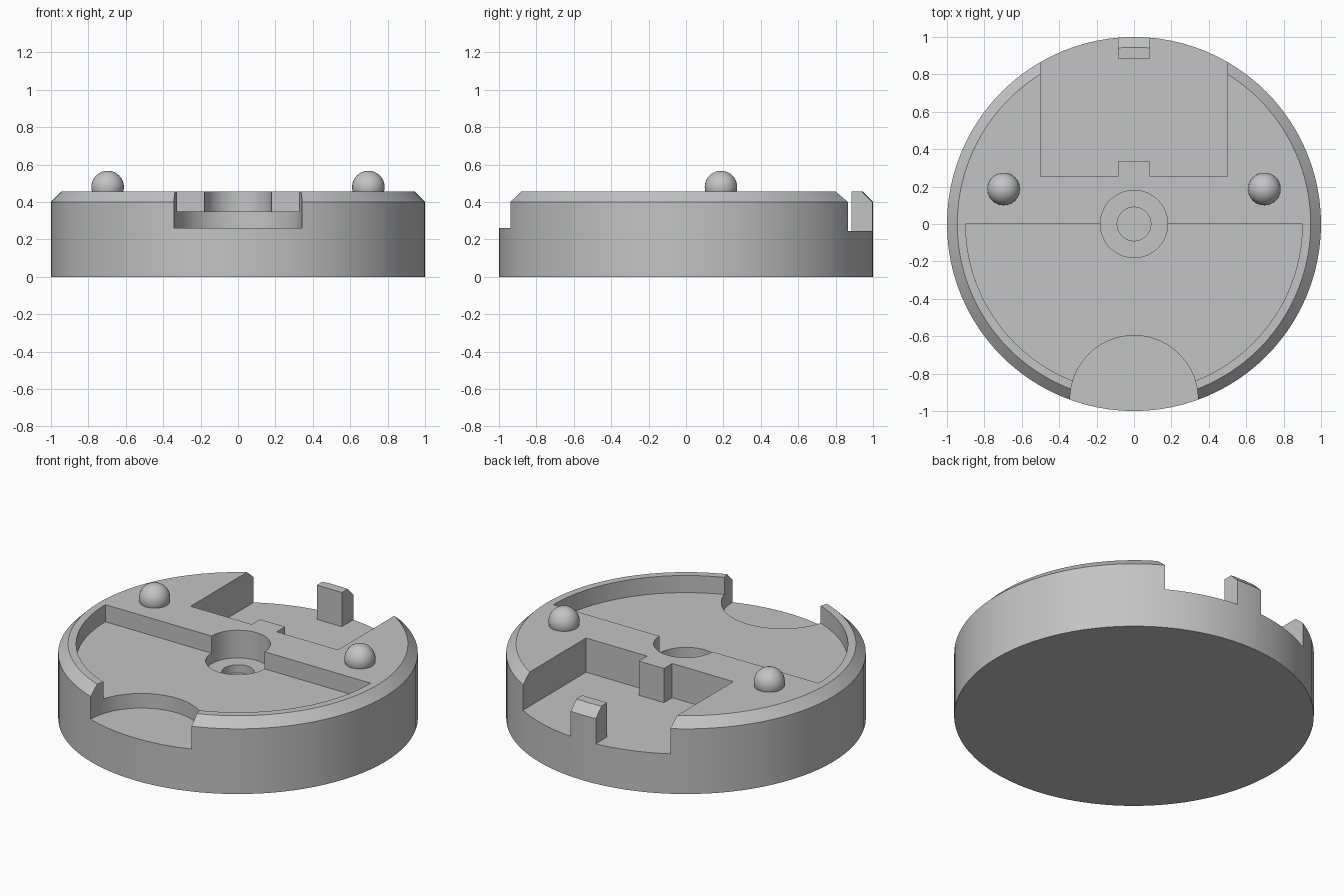
import bpy
import bmesh
import math

if "Cube" in bpy.data.objects:
    bpy.data.objects.remove(bpy.data.objects["Cube"], do_unlink=True)

R = 1.0          # outer radius
TOP = 0.455      # top face height
CHAMFER = 0.055

grey = bpy.data.materials.new("plain_grey")
grey.use_nodes = True
colour = (0.55, 0.55, 0.55, 1)
grey.diffuse_color = colour
grey.node_tree.nodes["Principled BSDF"].inputs["Base Color"].default_value = colour


def make_object(name, bm):
    bmesh.ops.recalc_face_normals(bm, faces=bm.faces)
    mesh = bpy.data.meshes.new(name)
    bm.to_mesh(mesh)
    bm.free()
    mesh.materials.append(grey)
    obj = bpy.data.objects.new(name, mesh)
    bpy.context.collection.objects.link(obj)
    return obj


def stack(name, rings):
    """Closed solid through a list of matching outlines, each at its height."""
    bm = bmesh.new()
    loops = [[bm.verts.new((x, y, z)) for x, y in pts] for pts, z in rings]
    n = len(loops[0])
    for low, high in zip(loops, loops[1:]):
        for i in range(n):
            j = (i + 1) % n
            bm.faces.new((low[i], low[j], high[j], high[i]))
    bm.faces.new(loops[0][::-1])
    bm.faces.new(loops[-1])
    return make_object(name, bm)


def arc(r, cy=0.0, start=0.0, sweep=360, steps=96):
    count = steps if sweep == 360 else steps + 1
    angles = [math.radians(start + sweep * i / steps) for i in range(count)]
    return [(r * math.cos(a), cy + r * math.sin(a)) for a in angles]


def carve(target, name, outline, floor):
    """Cut an outline into the target from above, down to the floor height."""
    cutter = stack(name, [(outline, floor), (outline, TOP + 0.3)])
    cutter.hide_render = True
    mod = target.modifiers.new(name, "BOOLEAN")
    mod.operation = "DIFFERENCE"
    mod.solver = "EXACT"
    mod.object = cutter
    bpy.context.view_layer.objects.active = target
    bpy.ops.object.modifier_apply(modifier=name)
    bpy.data.objects.remove(cutter, do_unlink=True)


def smooth(obj):
    bpy.ops.object.select_all(action="DESELECT")
    obj.select_set(True)
    bpy.context.view_layer.objects.active = obj
    bpy.ops.object.shade_smooth_by_angle(angle=math.radians(25))


# Chamfered disc body
body = stack("disc_body", [(arc(R), 0), (arc(R), TOP - CHAMFER),
                           (arc(R - CHAMFER), TOP)])

# Half-round pocket in the front half
carve(body, "half_pocket", arc(0.9, start=180, sweep=180, steps=64), 0.35)

# Stepped centre hole
carve(body, "centre_bore", arc(0.18, steps=64), 0.285)
carve(body, "centre_pit", arc(0.09, steps=48), 0.235)

# Thumb scoop on the front rim
scoop = arc(0.342, cy=-0.938, sweep=180, steps=48)
carve(body, "front_scoop", scoop + [(-0.342, -1.3), (0.342, -1.3)], 0.26)

# Back pocket, leaving the inner key block and the rim tab standing
half = [(0.085, 0.335), (0.085, 0.255), (0.5, 0.255),
        (0.5, 1.2), (0.085, 1.2), (0.085, 0.885)]
carve(body, "back_pocket", half + [(-x, y) for x, y in reversed(half)], 0.245)
smooth(body)

# Round locating pegs
for side, x in (("left", 0.697), ("right", -0.697)):
    bm = bmesh.new()
    bmesh.ops.create_uvsphere(bm, u_segments=32, v_segments=20, radius=0.087)
    peg = make_object(side + "_peg", bm)
    peg.location = (x, 0.187, 0.48)
    smooth(peg)
